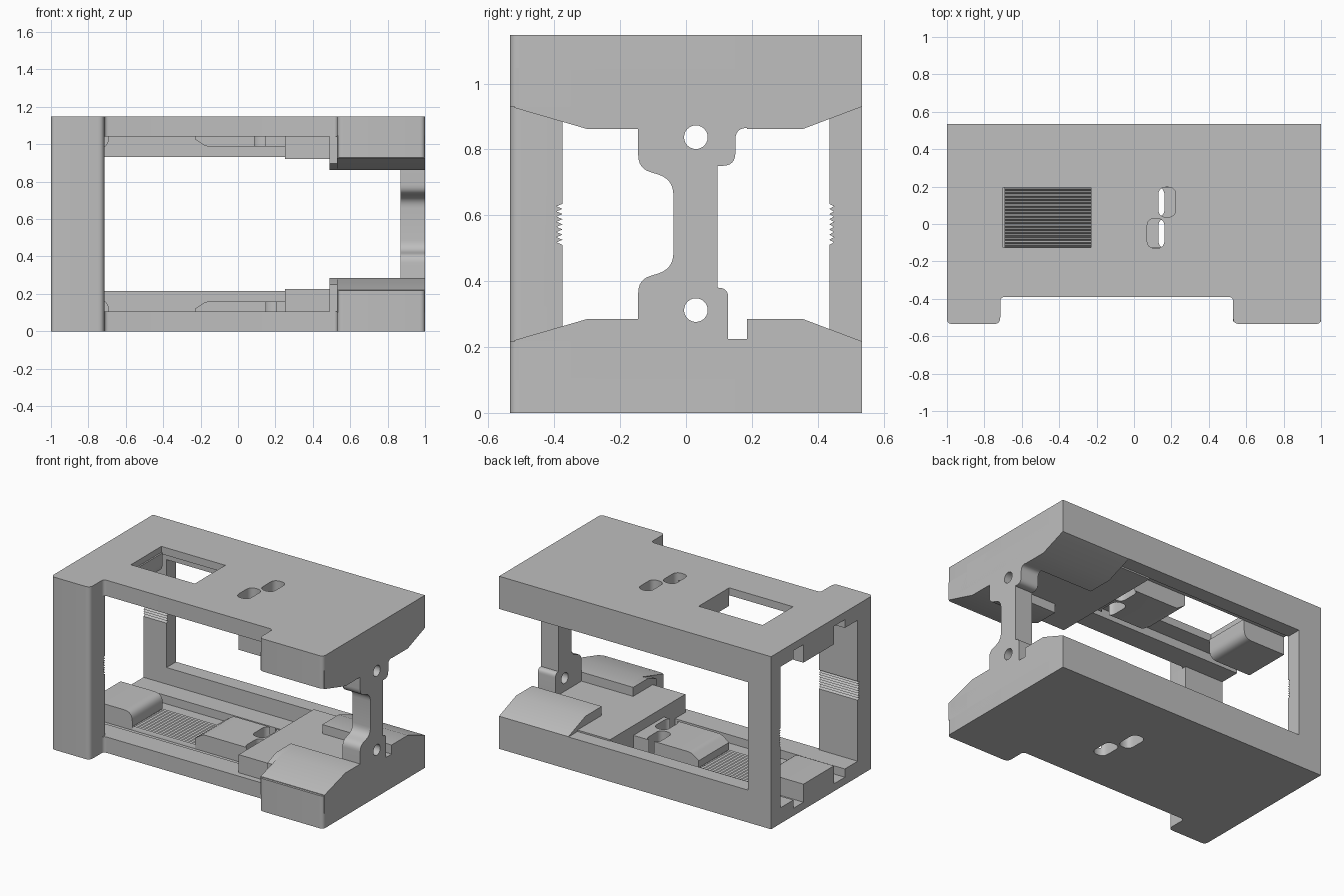
import bpy, bmesh, math
from mathutils import Vector

cube = bpy.data.objects.get("Cube")
if cube:
    bpy.data.objects.remove(cube, do_unlink=True)

HEIGHT = 1.147
GREY = (0.52, 0.52, 0.52, 1)
mat = bpy.data.materials.new("plain grey")
mat.use_nodes = True
mat.diffuse_color = GREY
mat.node_tree.nodes["Principled BSDF"].inputs["Base Color"].default_value = GREY
parts = []


def rounded(points, steps=6):
    """Outline whose corners (u, v, radius) are rounded where a radius is given."""
    out = []
    for i, p in enumerate(points):
        c = Vector(p[:2])
        if len(p) < 3:
            out.append(c)
            continue
        a = c + (Vector(points[i - 1][:2]) - c).normalized() * p[2]
        b = c + (Vector(points[(i + 1) % len(points)][:2]) - c).normalized() * p[2]
        for k in range(steps + 1):
            t = k / steps
            out.append(a * (1 - t) ** 2 + c * (1.65 * t * (1 - t) + 0.35 * t * (1 - t)) + b * t * t)
    return out


def prism(name, outline, axis, lo, hi, flip=False, cuts=()):
    """Extrude an outline along an axis, optionally turned over, then subtract cutters."""
    place = {"x": lambda u, v, w: (w, u, v),
             "y": lambda u, v, w: (u, w, v),
             "z": lambda u, v, w: (u, v, w)}[axis]
    bm = bmesh.new()
    pts = rounded(outline)
    ends = [[bm.verts.new(place(p[0], p[1], w)) for p in pts] for w in (lo, hi)]
    for ring in ends:
        bm.faces.new(ring)
    for i in range(len(pts)):
        j = (i + 1) % len(pts)
        bm.faces.new((ends[0][i], ends[0][j], ends[1][j], ends[1][i]))
    if flip:
        for v in bm.verts:
            v.co.z = HEIGHT - v.co.z
    bmesh.ops.recalc_face_normals(bm, faces=bm.faces)
    mesh = bpy.data.meshes.new(name)
    bm.to_mesh(mesh)
    bm.free()
    mesh.materials.append(mat)
    obj = bpy.data.objects.new(name, mesh)
    bpy.context.collection.objects.link(obj)
    for c in cuts:
        mod = obj.modifiers.new("cut", "BOOLEAN")
        mod.operation, mod.object, mod.solver = "DIFFERENCE", c, "EXACT"
    if cuts:
        bpy.context.view_layer.update()
        done = obj.evaluated_get(bpy.context.evaluated_depsgraph_get())
        new_mesh = bpy.data.meshes.new_from_object(done)
        obj.modifiers.clear()
        obj.data = new_mesh
        for c in cuts:
            parts.remove(c)
            bpy.data.objects.remove(c, do_unlink=True)
    parts.append(obj)
    return obj


def rect(a, b, c, d, r=None):
    corners = [(a, c), (b, c), (b, d), (a, d)]
    return [p + (r,) for p in corners] if r else corners


def slots(flip):
    """Two staggered adjustment slots."""
    near, far = (0.13, 0.07) if flip is False else (0.07, 0.13)
    return [prism("slot_cutter", rect(x, x + 0.093, y, y + 0.16, 0.044), "z", -0.1, 0.4, flip)
            for x, y in ((near, -0.13), (far, 0.037))]


def half(side, flip):
    # Plate with a notched front edge and a sunken channel
    plan = [(-1, 0.535), (-1, -0.535, 0.03), (-0.715, -0.535, 0.035), (-0.715, -0.39, 0.025),
            (0.53, -0.39, 0.025), (0.53, -0.535, 0.035), (1, -0.535, 0.03), (1, 0.535)]
    cuts = slots(flip)
    cuts.append(prism("channel_cutter", rect(-1.1, 0.3, -0.24, 0.3), "z", 0.05, 0.3, flip))
    if flip:
        cuts.append(prism("window_cutter", rect(-0.7, -0.23, -0.125, 0.195), "z", -0.1, 0.3, flip))
    prism(side + "_plate", plan, "z", 0, 0.105, flip, cuts)
    prism(side + "_back_rail", rect(0.435, 0.535, 0, 0.215), "x", -1, 1, flip)

    # Blocks either side of the window
    prism(side + "_end_block", [(-1, 0.04), (-1, 0.17), (-0.69, 0.17, 0.06), (-0.69, 0.04)],
          "y", -0.125, 0.195, flip)
    prism(side + "_middle_block",
          [(-0.23, 0.04), (-0.23, 0.12), (-0.17, 0.16, 0.02), (0.25, 0.16), (0.25, 0.04)],
          "y", -0.125, 0.195, flip, slots(flip))

    # Thick end with wedge pads on both sides of the strut
    prism(side + "_step_plate", rect(0.25, 1, -0.35, 0.44), "z", 0.05, 0.225, flip)
    prism(side + "_thick_end",
          [(0.53, 0.535), (0.53, -0.535, 0.035), (1, -0.535, 0.03), (1, 0.535)],
          "z", 0, 0.217, flip)
    prism(side + "_front_pad", [(-0.52, 0.1), (-0.52, 0.221), (-0.3, 0.285), (-0.145, 0.285), (-0.145, 0.1)],
          "x", 0.53, 1, flip)
    prism(side + "_front_pad_tip", [(-0.39, 0.1), (-0.39, 0.25), (-0.3, 0.285), (-0.145, 0.285), (-0.145, 0.1)],
          "x", 0.49, 0.53, flip)
    prism(side + "_back_pad", [(0.535, 0.1), (0.535, 0.217), (0.355, 0.285), (0.185, 0.285), (0.185, 0.1)],
          "x", 0.49, 1, flip)


half("bottom", False)
half("top", True)


# Posts with notched grips on their inner faces
def grip_cutter(y, depth):
    teeth = 8
    pitch = 0.125 / teeth
    edge = [(y - depth, 0.51), (y - depth, 0.635)]
    for i in reversed(range(teeth)):
        edge += [(y, 0.51 + (i + 1) * pitch), (y + depth, 0.51 + (i + 0.5) * pitch)]
    edge.append((y, 0.51))
    return prism("grip_cutter", edge, "x", -1.1, -0.6)


prism("front_post", [(-1, -0.375), (-1, -0.535, 0.03), (-0.715, -0.535, 0.035), (-0.715, -0.375)],
      "z", 0, HEIGHT, cuts=[grip_cutter(-0.375, -0.018)])
prism("back_post", rect(-1, -0.83, 0.435, 0.535), "z", 0, HEIGHT, cuts=[grip_cutter(0.435, 0.014)])

# Ridged bed under the window
ridges, count = [(-0.125, 0.04)], 18
step = 0.32 / count
for i in range(count):
    ridges += [(-0.125 + i * step, 0.052), (-0.125 + (i + 0.5) * step, 0.075)]
ridges += [(0.195, 0.052), (0.195, 0.04)]
prism("ridged_bed", ridges, "x", -0.7, -0.23)

# End strut with cross holes
strut = [(-0.145, 0.2), (-0.145, 0.405, 0.04), (-0.038, 0.437, 0.05), (-0.038, 0.71, 0.05),
         (-0.145, 0.742, 0.04), (-0.145, 0.95), (0.19, 0.95), (0.19, 0.865), (0.15, 0.865, 0.035),
         (0.15, 0.75, 0.04), (0.095, 0.75), (0.095, 0.38), (0.128, 0.38, 0.03), (0.128, 0.2)]


def hole(z, r=0.036, sides=24):
    ring = [(0.03 + r * math.cos(math.tau * i / sides), z + r * math.sin(math.tau * i / sides))
            for i in range(sides)]
    return prism("hole_cutter", ring, "x", 0.8, 1.1)


prism("end_strut", strut, "x", 0.87, 1, cuts=[hole(0.312), hole(0.837)])

# Smooth rounded corners, keep hard edges
bpy.ops.object.select_all(action="DESELECT")
for obj in parts:
    obj.select_set(True)
bpy.context.view_layer.objects.active = parts[0]
bpy.ops.object.shade_smooth_by_angle(angle=math.radians(30))
